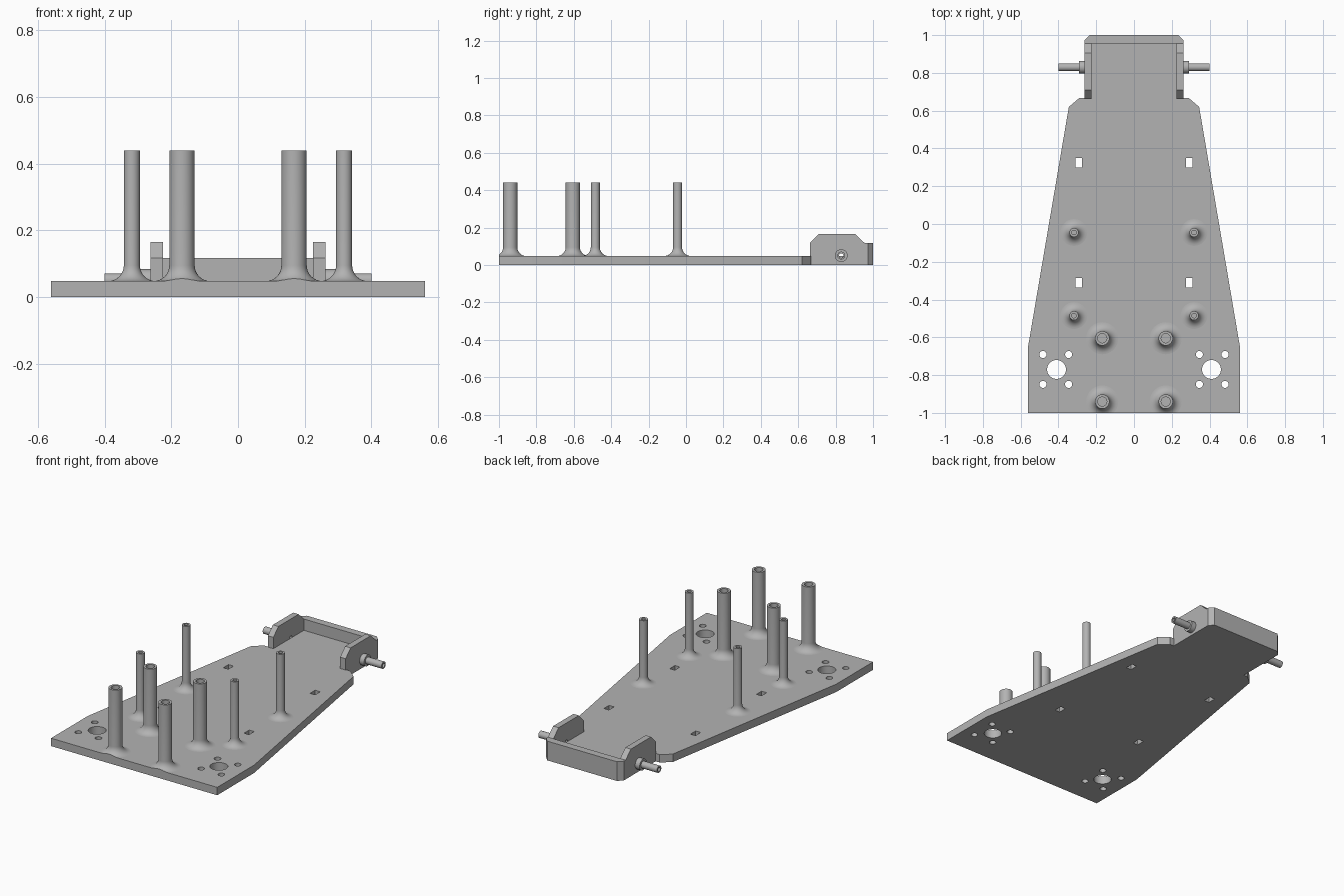
import bpy, bmesh, math
from mathutils import Matrix, Vector

if "Cube" in bpy.data.objects:
    bpy.data.objects.remove(bpy.data.objects["Cube"], do_unlink=True)

grey = bpy.data.materials.new("plain grey")
grey.use_nodes = True
colour = (0.45, 0.45, 0.45, 1)
grey.diffuse_color = colour
grey.node_tree.nodes["Principled BSDF"].inputs["Base Color"].default_value = colour

T = 0.048  # plate thickness


def add_object(name, bm, smooth=False):
    bmesh.ops.recalc_face_normals(bm, faces=bm.faces)
    mesh = bpy.data.meshes.new(name)
    bm.to_mesh(mesh)
    bm.free()
    mesh.materials.append(grey)
    ob = bpy.data.objects.new(name, mesh)
    bpy.context.collection.objects.link(ob)
    if smooth:
        bpy.ops.object.select_all(action="DESELECT")
        ob.select_set(True)
        bpy.context.view_layer.objects.active = ob
        bpy.ops.object.shade_smooth_by_angle(angle=math.radians(35))
    return ob


def circle(x, y, r, n=32):
    return [(x + r * math.cos(math.tau * i / n), y + r * math.sin(math.tau * i / n)) for i in range(n)]


def rect(x, y, w, h):
    return [(x - w / 2, y - h / 2), (x + w / 2, y - h / 2), (x + w / 2, y + h / 2), (x - w / 2, y + h / 2)]


def mirrored(half):
    """Close a right-hand outline across x = 0."""
    return half + [(-x, y) for x, y in reversed(half)]


def slab(name, loops, depth, matrix=Matrix()):
    """Extrude an outline with holes upward, then place it."""
    curve = bpy.data.curves.new(name, "CURVE")
    curve.dimensions = "2D"
    curve.fill_mode = "BOTH"
    curve.extrude = depth / 2
    for loop in loops:
        spline = curve.splines.new("POLY")
        spline.points.add(len(loop) - 1)
        for point, (x, y) in zip(spline.points, loop):
            point.co = (x, y, 0, 1)
        spline.use_cyclic_u = True
    helper = bpy.data.objects.new("outline_helper", curve)
    bpy.context.collection.objects.link(helper)
    graph = bpy.context.evaluated_depsgraph_get()
    mesh = bpy.data.meshes.new_from_object(helper.evaluated_get(graph))
    bpy.data.objects.remove(helper, do_unlink=True)
    bm = bmesh.new()
    bm.from_mesh(mesh)
    bpy.data.meshes.remove(mesh)
    bmesh.ops.remove_doubles(bm, verts=bm.verts, dist=1e-5)
    bm.transform(matrix @ Matrix.Translation((0, 0, depth / 2)))
    return add_object(name, bm, smooth=True)


def lathe(profile, closed=False, steps=32):
    bm = bmesh.new()
    verts = [bm.verts.new((r, 0, z)) for r, z in profile]
    edges = [bm.edges.new(pair) for pair in zip(verts, verts[1:])]
    if closed:
        edges.append(bm.edges.new((verts[-1], verts[0])))
    bmesh.ops.spin(bm, geom=verts + edges, cent=(0, 0, 0), axis=(0, 0, 1),
                   angle=math.tau, steps=steps, use_duplicate=False)
    bmesh.ops.remove_doubles(bm, verts=bm.verts, dist=1e-5)
    return bm


def post(name, x, y, radius, bore):
    """Hollow-topped standoff with a filleted foot, trimmed at the plate front."""
    top, fillet = 0.44, 0.047
    foot = [(radius + fillet * (1 - math.sin(a)), T + fillet * (1 - math.cos(a)))
            for a in [math.pi / 2 * i / 8 for i in range(9)]]
    bm = lathe([(0, T)] + foot + [(radius, top), (bore, top), (bore, top - 0.15), (0, top - 0.15)])
    bm.transform(Matrix.Translation((x, y, 0)))
    cut = bmesh.ops.bisect_plane(bm, geom=bm.verts[:] + bm.edges[:] + bm.faces[:],
                                 plane_co=(0, -1, 0), plane_no=(0, -1, 0), clear_outer=True)
    rim = [e for e in cut["geom_cut"] if isinstance(e, bmesh.types.BMEdge)]
    if rim:
        bmesh.ops.holes_fill(bm, edges=rim, sides=0)
    add_object(name, bm, smooth=True)


# Base plate with wheel holes, screw holes and slots
outline = mirrored([(0.56, -1), (0.56, -0.645), (0.345, 0.62), (0.29, 0.667),
                    (0.225, 0.667), (0.225, 0.96)])
holes = []
for s in (-1, 1):
    holes.append(circle(s * 0.41, -0.77, 0.05))
    holes += [circle(s * (0.414 + dx), -0.77 + dy, 0.019, 20)
              for dx in (-0.068, 0.068) for dy in (-0.079, 0.079)]
    holes += [rect(s * 0.292, y, 0.034, 0.05) for y in (-0.31, 0.325)]
slab("base_plate", [outline] + holes, T)

# Rear wall with chamfered corners
slab("rear_wall", [mirrored([(0.262, 0.955), (0.262, 0.972), (0.235, 1)])], 0.117)

to_side = Matrix(((0, 0, 1), (1, 0, 0), (0, 1, 0))).to_4x4()
cheek = [(0.662, 0), (0.955, 0), (0.955, 0.117), (0.905, 0.165), (0.71, 0.165), (0.662, 0.117)]
axle = [(0.012, 0), (0.034, 0), (0.034, 0.03), (0.021, 0.03), (0.021, 0.138), (0.012, 0.138)]

for side, s in (("right", -1), ("left", 1)):
    # Bracket cheek, drilled for the axle
    start = 0.225 if s > 0 else -0.262
    slab(side + "_bracket_cheek", [cheek, circle(0.83, 0.05, 0.012, 20)], 0.037,
         Matrix.Translation((start, 0, 0)) @ to_side)

    # Hollow axle stub with its collar
    bm = lathe(axle, closed=True)
    bm.transform(Matrix.Translation((s * 0.262, 0.83, 0.05)) @ Matrix.Rotation(s * math.pi / 2, 4, "Y"))
    add_object(side + "_axle_stub", bm, smooth=True)

    # Standoff posts
    for label, y in (("front", -0.94), ("middle", -0.605)):
        post(f"{side}_{label}_thick_post", s * 0.168, y, 0.038, 0.024)
    for label, y in (("front", -0.485), ("rear", -0.045)):
        post(f"{side}_{label}_thin_post", s * 0.318, y, 0.024, 0.012)
